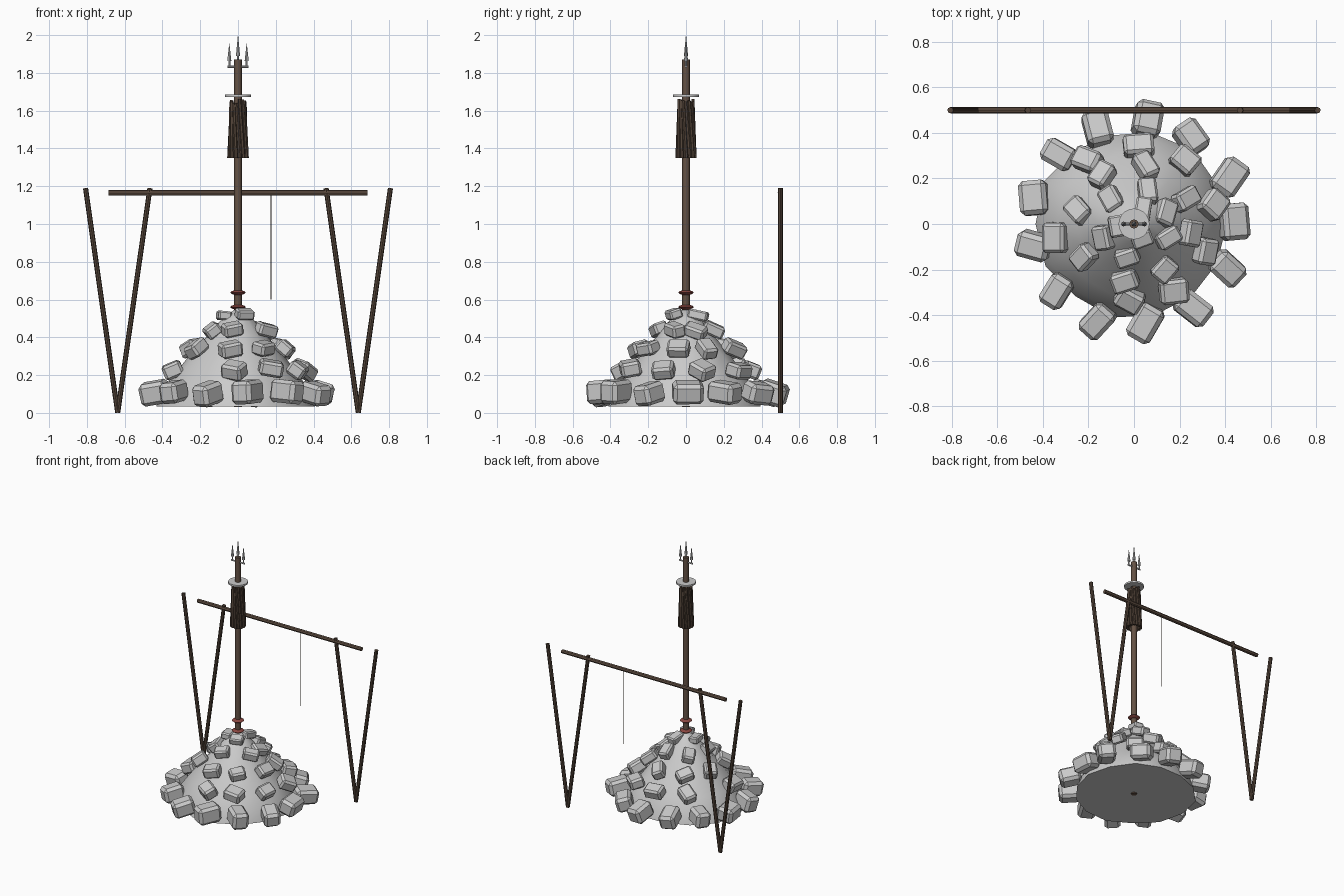
import bpy, bmesh, random
from math import sin, cos, tau, atan2, radians
from mathutils import Vector, Matrix

if "Cube" in bpy.data.objects:
    bpy.data.objects.remove(bpy.data.objects["Cube"])

random.seed(4)


def material(name, rgb):
    m = bpy.data.materials.new(name)
    m.diffuse_color = (*rgb, 1)
    m.use_nodes = True
    m.node_tree.nodes["Principled BSDF"].inputs["Base Color"].default_value = m.diffuse_color
    return m


WOOD = material("wood", (0.13, 0.085, 0.06))
DARK = material("dark_wood", (0.09, 0.06, 0.042))
RED = material("red_binding", (0.25, 0.06, 0.05))


def finish(name, bm, mat=None, smooth=None):
    bmesh.ops.recalc_face_normals(bm, faces=bm.faces)
    me = bpy.data.meshes.new(name)
    bm.to_mesh(me)
    bm.free()
    ob = bpy.data.objects.new(name, me)
    bpy.context.collection.objects.link(ob)
    if mat:
        me.materials.append(mat)
    if smooth:
        bpy.context.view_layer.objects.active = ob
        ob.select_set(True)
        bpy.ops.object.shade_smooth_by_angle(angle=radians(smooth))
        ob.select_set(False)
    return ob


def rod(bm, a, b, r1, r2=None, sides=8):
    # Tapered rod running from a to b
    a, b = Vector(a), Vector(b)
    d = b - a
    mat = Matrix.Translation((a + b) / 2) @ d.to_track_quat('Z', 'Y').to_matrix().to_4x4()
    bmesh.ops.create_cone(bm, cap_ends=True, segments=sides, radius1=r1,
                          radius2=r1 if r2 is None else r2, depth=d.length, matrix=mat)


def lathe(bm, profile, sides, wobble=0):
    # Closed solid of revolution, optionally irregular
    rings = []
    scale = [1 + random.uniform(-wobble, wobble) for _ in range(sides)]
    for r, z in profile:
        rings.append([bm.verts.new((r * s * cos(tau * i / sides), r * s * sin(tau * i / sides), z))
                      for i, s in enumerate(scale)])
    for lo, hi in zip(rings, rings[1:]):
        for i in range(sides):
            j = (i + 1) % sides
            bm.faces.new((lo[i], lo[j], hi[j], hi[i]))
    bm.faces.new(rings[0][::-1])
    bm.faces.new(rings[-1])


# Earth mound
bm = bmesh.new()
lathe(bm, [(0.42, 0.035), (0.395, 0.11), (0.33, 0.2), (0.245, 0.31),
           (0.155, 0.41), (0.08, 0.5), (0.02, 0.545)], 14, 0.05)
finish("mound", bm, smooth=40)


# Stones: each entry is x, y and yaw of the long side in degrees
def stones(name, z, size, tilt, places):
    bm = bmesh.new()
    for x, y, yaw in places:
        ang = atan2(y, x)
        lean = Matrix.Rotation(radians(tilt + random.uniform(-7, 7)), 4,
                               Vector((-sin(ang), cos(ang), 0)))
        roll = Matrix.Rotation(radians(random.uniform(-11, 11)), 4, 'X')
        m = (Matrix.Translation((x, y, z + random.uniform(-0.008, 0.008))) @ lean
             @ Matrix.Rotation(radians(yaw), 4, 'Z') @ roll)
        s = [v * random.uniform(0.93, 1.07) for v in size]
        made = bmesh.ops.create_cube(bm, size=1, matrix=m @ Matrix.Diagonal((*s, 1)))
        bmesh.ops.bevel(bm, geom=list({e for v in made["verts"] for e in v.link_edges}),
                        offset=min(size) * 0.17, segments=1, affect='EDGES', profile=0.5)
    finish(name, bm)


stones("stones_bottom", 0.105, (0.155, 0.115, 0.115), 12, [
    (0.44, 0.01, 95), (0.42, 0.205, 55), (0.25, 0.38, 125), (0.06, 0.46, 80),
    (-0.16, 0.42, 105), (-0.33, 0.305, 150), (-0.44, 0.115, 95), (-0.44, -0.095, 165),
    (-0.34, -0.295, 238), (-0.16, -0.425, 228), (0.05, -0.435, 240), (0.26, -0.37, 322),
    (0.41, -0.195, 318)])
stones("stones_second", 0.23, (0.125, 0.1, 0.08), 28, [
    (0.315, -0.12, 80), (0.35, 0.085, 50), (0.225, 0.28, 140), (0.02, 0.345, 5),
    (-0.205, 0.28, 155), (-0.345, -0.06, 90), (-0.02, -0.33, 150), (0.175, -0.295, 5)])
stones("stones_third", 0.335, (0.115, 0.085, 0.072), 30, [
    (0.23, 0.11, 30), (0.05, 0.255, 120), (-0.14, 0.215, 60), (-0.245, 0.06, 135),
    (-0.22, -0.145, 45), (-0.04, -0.25, 20), (0.135, -0.2, 50), (0.25, -0.04, 80)])
stones("stones_fourth", 0.435, (0.11, 0.08, 0.065), 25, [
    (0.06, 0.145, 95), (-0.1, 0.11, 120), (0.15, -0.06, 30), (-0.135, -0.06, 100),
    (-0.03, -0.145, 20), (0.14, 0.05, 70)])
stones("stones_top", 0.52, (0.1, 0.07, 0.05), 8, [
    (0.04, 0.065, 80), (-0.075, -0.01, 100), (0.035, -0.065, 20)])

# Central pole
bm = bmesh.new()
rod(bm, (0, 0, 0.03), (0, 0, 1.87), 0.02, sides=12)
finish("pole", bm, WOOD, 40)

# Red binding rings low on the pole
for k, z in enumerate((0.56, 0.637)):
    bm = bmesh.new()
    lathe(bm, [(0.02, z - 0.012), (0.034, z - 0.007), (0.042, z),
               (0.034, z + 0.007), (0.02, z + 0.012)], 16)
    finish(f"binding_ring_{k + 1}", bm, RED, 40)

# Twisted bundle of sticks round the pole
bm = bmesh.new()
for i in range(14):
    a = tau * i / 14
    b = a - 0.45
    rod(bm, (0.047 * cos(a), 0.047 * sin(a), 1.35),
        (0.037 * cos(b), 0.037 * sin(b), 1.655 + random.uniform(-0.015, 0.008)), 0.0105, 0.009, 6)
finish("stick_bundle", bm, DARK)

# Metal plate above the bundle
bm = bmesh.new()
rod(bm, (0, 0, 1.673), (0, 0, 1.686), 0.068, sides=20)
finish("plate", bm, smooth=40)

# Three spikes at the tip, on a short cross arm
bm = bmesh.new()
rod(bm, (-0.055, 0, 1.833), (0.055, 0, 1.833), 0.006)
for x, z0, z1 in ((-0.046, 1.833, 1.955), (0, 1.86, 2.0), (0.046, 1.833, 1.955)):
    rod(bm, (x, 0, z0), (x, 0, z0 + 0.04), 0.005)
    rod(bm, (x, 0, z0 + 0.03), (x, 0, z1), 0.011, 0.0005)
finish("spikes", bm, smooth=40)

# Drying rack behind: two V-shaped stands, a crossbar and a cord
for side, label in ((-1, "left"), (1, "right")):
    for x, part in ((0.807, "outer"), (0.466, "inner")):
        bm = bmesh.new()
        rod(bm, (side * 0.637, 0.5, 0.001), (side * x, 0.5, 1.19), 0.0135)
        finish(f"{label}_{part}_stake", bm, DARK)
bm = bmesh.new()
rod(bm, (-0.685, 0.5, 1.165), (0.685, 0.5, 1.165), 0.0145)
finish("crossbar", bm, WOOD)
bm = bmesh.new()
rod(bm, (0.175, 0.5, 0.6), (0.175, 0.5, 1.16), 0.0025, sides=6)
finish("hanging_cord", bm, DARK)
